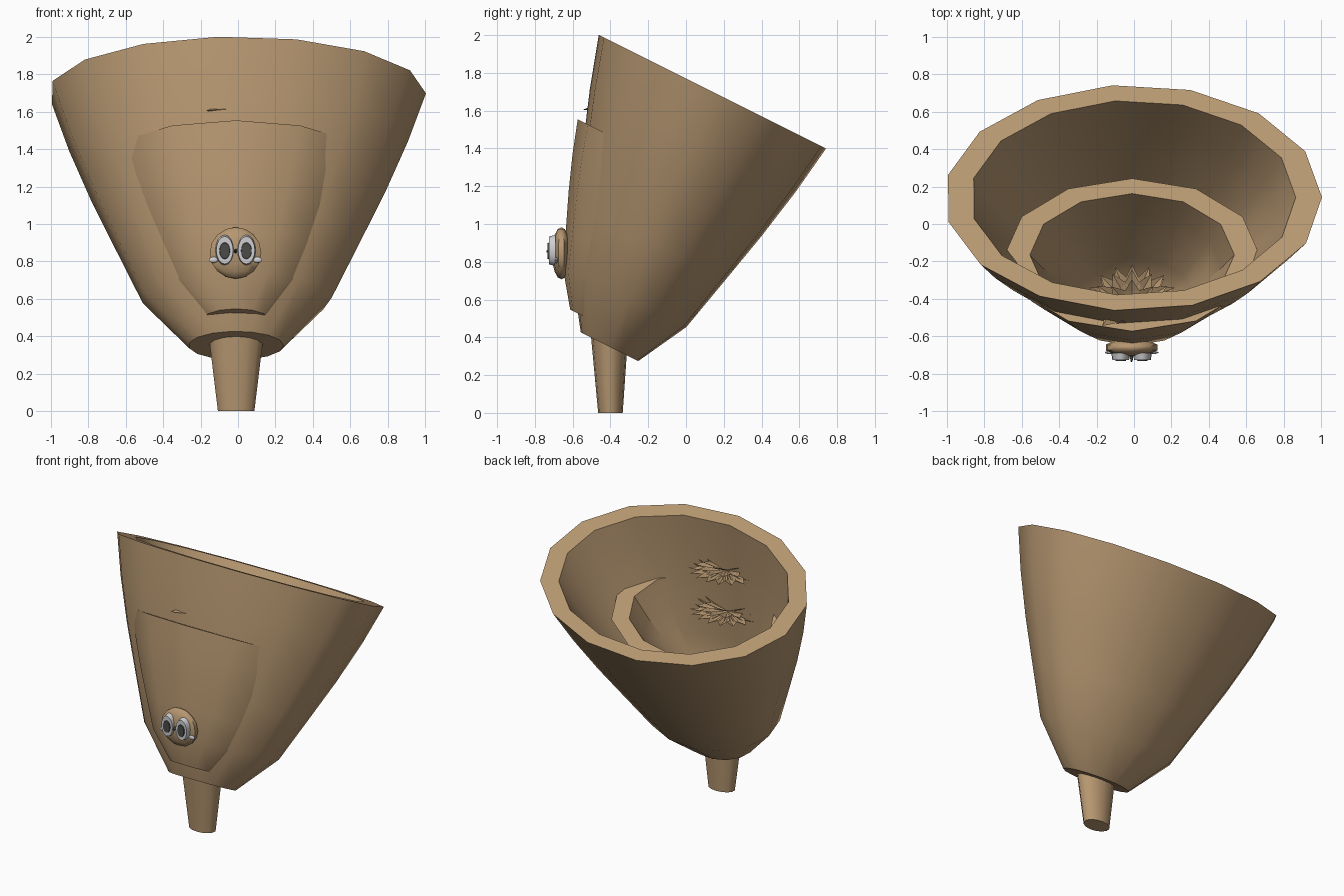
import bpy, bmesh, math
from mathutils import Vector, Matrix

if "Cube" in bpy.data.objects:
    bpy.data.objects.remove(bpy.data.objects["Cube"])

def mat(name, rgb):
    m = bpy.data.materials.new(name)
    m.diffuse_color = (*rgb, 1)
    m.use_nodes = True
    m.node_tree.nodes["Principled BSDF"].inputs["Base Color"].default_value = m.diffuse_color
    return m

TAN = mat("tan", (0.47, 0.31, 0.165))
WHITE = mat("eye_white", (0.62, 0.62, 0.64))
DARK = mat("pupil_dark", (0.07, 0.07, 0.065))

# Direction of the tilted rim plane, running down towards the back
U = Vector((0, 0.894, -0.447))
SQUASH = 0.67

def finish(bm, name, m, angle=40):
    bmesh.ops.recalc_face_normals(bm, faces=bm.faces)
    me = bpy.data.meshes.new(name)
    bm.to_mesh(me)
    bm.free()
    ob = bpy.data.objects.new(name, me)
    bpy.context.collection.objects.link(ob)
    me.materials.append(m)
    if angle:
        bpy.ops.object.select_all(action='DESELECT')
        ob.select_set(True)
        bpy.context.view_layer.objects.active = ob
        bpy.ops.object.shade_smooth_by_angle(angle=math.radians(angle))
    return ob

def loft(name, rings, n, start, u, squash, angle=40):
    """Skin elliptical rings of (centre, radius), capped at both ends."""
    bm = bmesh.new()
    loops = []
    for c, r in rings:
        loop = []
        for i in range(n):
            a = math.radians(start) + math.tau * i / n
            loop.append(bm.verts.new(Vector(c) + Vector((r * math.sin(a), 0, 0))
                                     + u * (squash * r * math.cos(a))))
        loops.append(loop)
    for a, b in zip(loops, loops[1:]):
        for i in range(n):
            j = (i + 1) % n
            bm.faces.new((a[i], a[j], b[j], b[i]))
    bm.faces.new(loops[0])
    bm.faces.new(loops[-1])
    return finish(bm, name, TAN, angle)

# Cup profile: (fraction of height, radius)
PROFILE = [(0, 0.255), (0.19, 0.51), (0.41, 0.66), (0.61, 0.795),
           (0.81, 0.915), (1, 1.01)]

def cup(name, bottom, top, size, wall, n, start):
    b, t = Vector(bottom), Vector(top)
    rings = [(b.lerp(t, f), r * size) for f, r in PROFILE]
    # inner wall, from rim down to the floor
    rings += [(b.lerp(t, f), r * size - wall) for f, r in reversed(PROFILE[1:])]
    rings.append((b.lerp(t, 0.1), max(0.04, 0.255 * size - wall)))
    return loft(name, rings, n, start, U, SQUASH)

cup("outer_cup", (-0.01, -0.405, 0.35), (-0.005, 0.14, 1.70), 1.0, 0.14, 15, -6.3)
cup("inner_cup", (-0.01, -0.51, 0.495), (-0.01, -0.165, 1.35), 0.675, 0.135, 12, 0)

# Tapered stem under the cup
loft("stem", [((-0.01, -0.40, 0), 0.1), ((-0.01, -0.405, 0.40), 0.15)],
     14, 0, Vector((0, 1, 0)), 0.65)

# Fans of pointed leaves on the inside of the front walls
def leaf_fan(name, base):
    bm = bmesh.new()
    for count, length, lift, width in ((9, 0.26, 0.0, 0.045),
                                       (7, 0.23, 0.25, 0.045),
                                       (5, 0.17, 0.55, 0.04)):
        for i in range(count):
            a = math.radians(8 + 164 * i / (count - 1))
            d = Vector((math.cos(a), math.sin(a) * 0.9, 0))
            side = Vector((-math.sin(a), math.cos(a), 0)) * width
            up = Vector((0, 0, lift))
            pts = [Vector((0, 0, 0)), (d + up) * length * 0.6 + side,
                   (d + up * 0.8) * length, (d + up) * length * 0.6 - side]
            ridge = bm.verts.new(Vector(base) + (d + up) * length * 0.6
                                 - Vector((0, 0, 0.015)))
            v = [bm.verts.new(Vector(base) + p) for p in pts]
            for k in range(4):
                bm.faces.new((v[k], v[(k + 1) % 4], ridge))
    return finish(bm, name, TAN, 0)

leaf_fan("upper_leaves", (-0.01, -0.45, 1.58))
leaf_fan("lower_leaves", (-0.01, -0.47, 1.27))

# Leaf tip poking out of the front wall
bm = bmesh.new()
tip = [bm.verts.new(p) for p in ((-0.17, -0.545, 1.605), (-0.05, -0.52, 1.615),
                                 (-0.12, -0.47, 1.625), (-0.15, -0.47, 1.60))]
for k in ((0, 1, 2), (0, 2, 3), (0, 3, 1), (1, 3, 2)):
    bm.faces.new([tip[i] for i in k])
finish(bm, "leaf_tip", TAN, 0)

def blob(name, loc, size, m, seg=12, rings=8):
    bm = bmesh.new()
    bmesh.ops.create_uvsphere(bm, u_segments=seg, v_segments=rings, radius=1,
                              matrix=Matrix.Translation(loc) @ Matrix.Diagonal((*size, 1)))
    return finish(bm, name, m, 50)

def disc(name, loc, rx, rz, depth, m):
    bm = bmesh.new()
    bmesh.ops.create_cone(bm, cap_ends=True, segments=16, radius1=1, radius2=0.9, depth=1,
                          matrix=Matrix.Translation(loc) @ Matrix.Diagonal((rx, depth, rz, 1))
                          @ Matrix.Rotation(math.pi / 2, 4, 'X'))
    return finish(bm, name, m, 40)

# Face on the front of the pouch
CX = -0.013
blob("head", (CX, -0.66, 0.845), (0.145, 0.05, 0.138), TAN, 10, 8)
for s, side in ((-1, "left"), (1, "right")):
    disc(side + "_eye", (CX + s * 0.058, -0.708, 0.86), 0.05, 0.082, 0.036, WHITE)
    disc(side + "_pupil", (CX + s * 0.058, -0.726, 0.857), 0.03, 0.047, 0.014, DARK)
    blob(side + "_cheek", (CX + s * 0.118, -0.687, 0.808), (0.026, 0.008, 0.016), WHITE, 10, 6)
blob("nose", (CX, -0.715, 0.855), (0.008, 0.025, 0.012), DARK, 8, 6)
